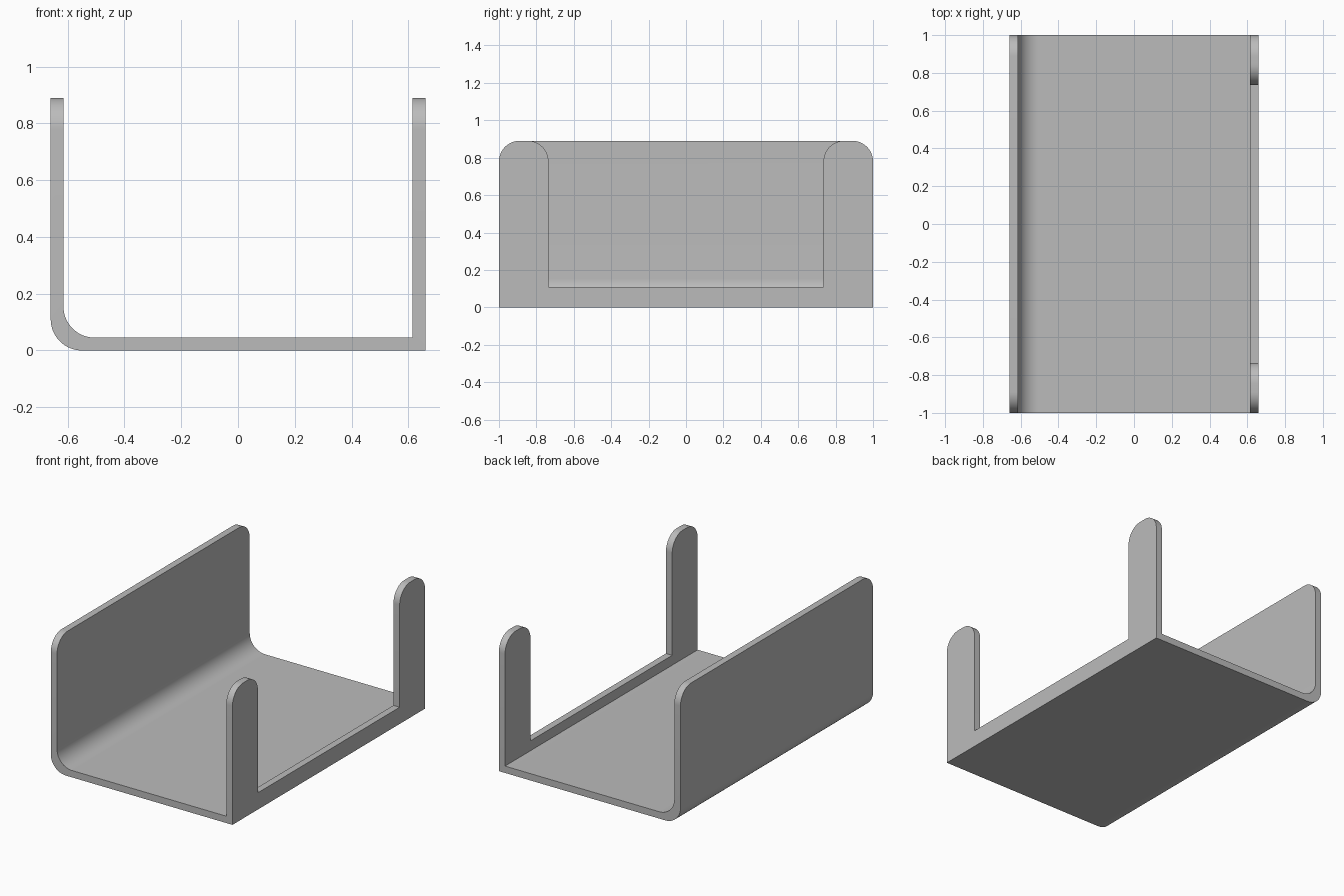
import bpy, bmesh
from math import pi, sin, cos
from mathutils import Vector

if "Cube" in bpy.data.objects:
    bpy.data.objects.remove(bpy.data.objects["Cube"], do_unlink=True)

HALF_X, HALF_Y, HEIGHT = 0.66, 1.0, 0.89
THICK, RADIUS = 0.045, 0.11
POST_Y, LIP_Z = 0.735, 0.11

# Plain grey finish
grey = bpy.data.materials.new("grey")
grey.use_nodes = True
colour = (0.5, 0.5, 0.5, 1)
grey.diffuse_color = colour
grey.node_tree.nodes["Principled BSDF"].inputs["Base Color"].default_value = colour


def bend(x, z, steps=16):
    """Quarter arc from the wall down to the floor, starting at corner x, z."""
    cx, cz = x + RADIUS, z + RADIUS
    angles = [pi + pi / 2 * i / steps for i in range(steps + 1)]
    return [(cx + RADIUS * cos(a), cz + RADIUS * sin(a)) for a in angles]


def add_object(name, bm):
    mesh = bpy.data.meshes.new(name)
    bm.to_mesh(mesh)
    bm.free()
    obj = bpy.data.objects.new(name, mesh)
    bpy.context.collection.objects.link(obj)
    return obj


# Bent channel: floor and both walls as one extruded profile
inner_x = HALF_X - THICK
profile = [(-HALF_X, HEIGHT)] + bend(-HALF_X, 0)
profile += [(HALF_X, 0), (HALF_X, HEIGHT), (inner_x, HEIGHT), (inner_x, THICK)]
profile += bend(-inner_x, THICK)[::-1] + [(-inner_x, HEIGHT)]
bm = bmesh.new()
face = bm.faces.new([bm.verts.new((x, -HALF_Y, z)) for x, z in profile])
side = bmesh.ops.extrude_face_region(bm, geom=[face])["geom"]
bmesh.ops.translate(bm, vec=(0, 2 * HALF_Y, 0),
                    verts=[v for v in side if isinstance(v, bmesh.types.BMVert)])
bmesh.ops.recalc_face_normals(bm, faces=bm.faces[:])
tray = add_object("channel_tray", bm)
tray.data.materials.append(grey)

# Opening that leaves two posts and a low lip
bm = bmesh.new()
bmesh.ops.create_cube(bm, size=1)
bmesh.ops.scale(bm, vec=(0.3, 2 * POST_Y, 1), verts=bm.verts[:])
bmesh.ops.translate(bm, vec=(HALF_X, 0, LIP_Z + 0.5), verts=bm.verts[:])
cutter = add_object("opening_cutter", bm)
cutter.hide_render = True
cut = tray.modifiers.new("opening", 'BOOLEAN')
cut.operation, cut.object, cut.solver = 'DIFFERENCE', cutter, 'EXACT'
bpy.context.view_layer.update()
bm = bmesh.new()
bm.from_object(tray, bpy.context.evaluated_depsgraph_get())
tray.modifiers.clear()
bpy.data.objects.remove(cutter, do_unlink=True)

# Rounded top corners on the wall and the posts
corners = [e for e in bm.edges
           if all(abs(v.co.z - HEIGHT) < 1e-4 for v in e.verts)
           and abs(e.verts[0].co.y - e.verts[1].co.y) < 1e-4]
bmesh.ops.bevel(bm, geom=corners, offset=RADIUS, segments=14, profile=0.5,
                affect='EDGES')
for f in bm.faces:
    f.material_index = 0
bm.to_mesh(tray.data)
bm.free()

# Smooth the bends, keep the cut edges sharp
bpy.ops.object.select_all(action='DESELECT')
tray.select_set(True)
bpy.context.view_layer.objects.active = tray
bpy.ops.object.shade_smooth_by_angle(angle=pi / 6)
